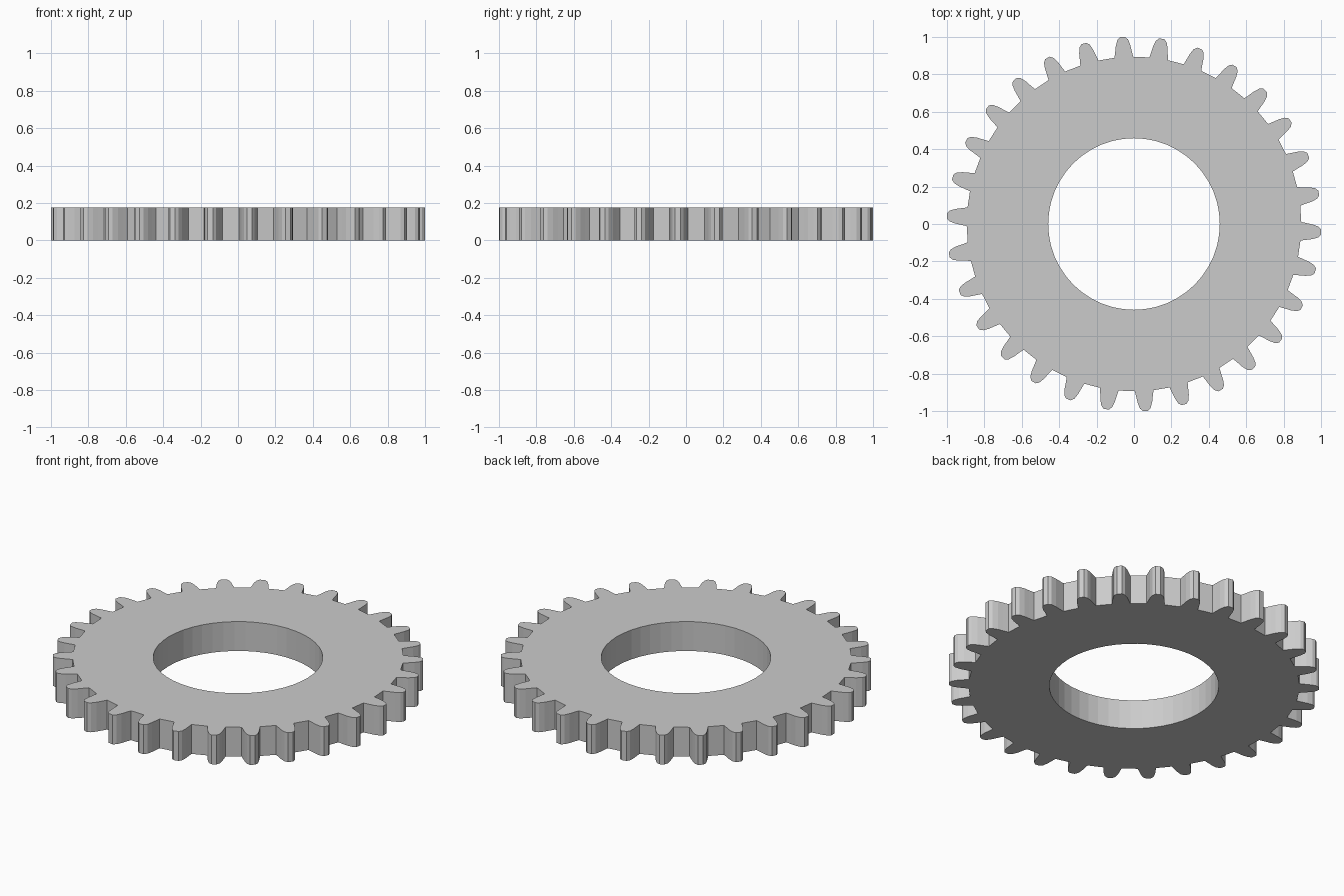
import bpy, bmesh
from math import sin, cos, radians

if "Cube" in bpy.data.objects:
    bpy.data.objects.remove(bpy.data.objects["Cube"])

TEETH, PHASE, HEIGHT = 30, 9.5, 0.175
HOLE_R, HOLE_SIDES = 0.458, 48

# One half of a tooth: (radius, half width), root to tip
FLANK = [(0.893, 0.050), (0.925, 0.044), (0.955, 0.039), (0.985, 0.029), (1.0, 0.014)]


def loop(bm, points):
    verts = [bm.verts.new((x, y, 0)) for x, y in points]
    return [bm.edges.new((v, verts[i - 1])) for i, v in enumerate(verts)]


# Toothed outline
outline = []
for i in range(TEETH):
    a = radians(PHASE + 360 / TEETH * i)
    profile = [(r, -w) for r, w in FLANK] + [(r, w) for r, w in reversed(FLANK)]
    for r, w in profile:
        u = (r * r - w * w) ** 0.5
        outline.append((u * cos(a) - w * sin(a), u * sin(a) + w * cos(a)))

# Central bore
bore = [(HOLE_R * cos(radians(360 / HOLE_SIDES * i)), HOLE_R * sin(radians(360 / HOLE_SIDES * i)))
        for i in range(HOLE_SIDES)]

# Fill between outline and bore, then extrude to thickness
bm = bmesh.new()
edges = loop(bm, outline) + loop(bm, bore)
bmesh.ops.triangle_fill(bm, edges=edges, use_beauty=True, normal=(0, 0, 1))
ext = bmesh.ops.extrude_face_region(bm, geom=bm.faces[:], use_keep_orig=True)
top = [g for g in ext["geom"] if isinstance(g, bmesh.types.BMVert)]
bmesh.ops.translate(bm, vec=(0, 0, HEIGHT), verts=top)
bmesh.ops.recalc_face_normals(bm, faces=bm.faces[:])

mesh = bpy.data.meshes.new("gear_wheel")
bm.to_mesh(mesh)
bm.free()
gear = bpy.data.objects.new("gear_wheel", mesh)
bpy.context.collection.objects.link(gear)
